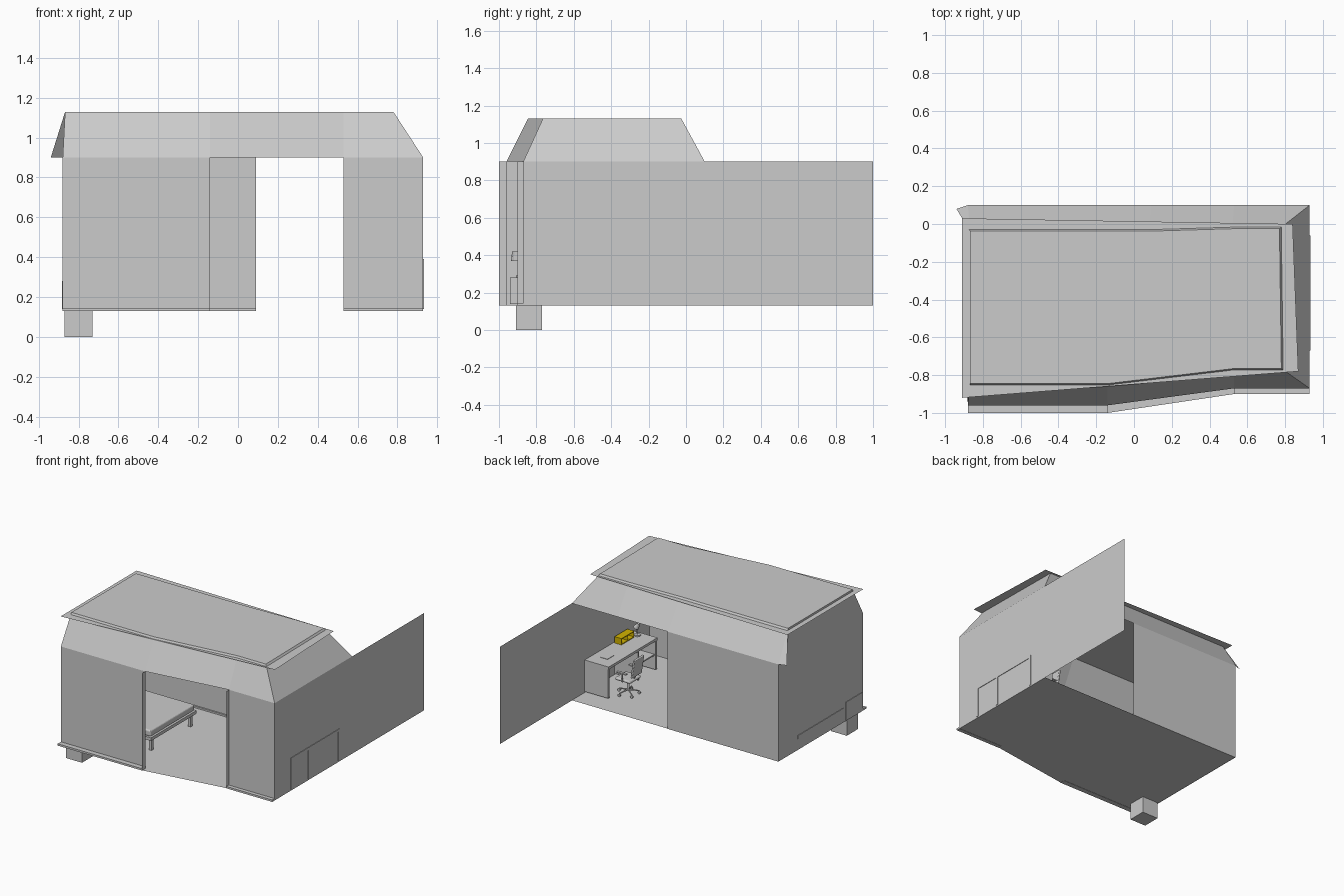
import bpy, bmesh, math
from mathutils import Vector

if "Cube" in bpy.data.objects:
    bpy.data.objects.remove(bpy.data.objects["Cube"])


def mesh(name, verts, faces):
    me = bpy.data.meshes.new(name)
    me.from_pydata(verts, [], faces)
    ob = bpy.data.objects.new(name, me)
    bpy.context.collection.objects.link(ob)
    return ob


def box(name, x0, x1, y0, y1, z0, z1, bevel=0):
    v = [(x, y, z) for z in (z0, z1) for x, y in ((x0, y0), (x1, y0), (x1, y1), (x0, y1))]
    f = [(3, 2, 1, 0), (4, 5, 6, 7)] + [(i, (i + 1) % 4, (i + 1) % 4 + 4, i + 4) for i in range(4)]
    ob = mesh(name, v, f)
    if bevel:
        m = ob.modifiers.new("round", 'BEVEL')
        m.width, m.segments = bevel, 3
    return ob


def wall(name, p, q, z0, z1):
    """Single sheet standing on the line p-q."""
    return mesh(name, [(*p, z0), (*q, z0), (*q, z1), (*p, z1)], [(0, 1, 2, 3)])


def rod(name, a, b, r, r2=None, n=12):
    a, b = Vector(a), Vector(b)
    bm = bmesh.new()
    bmesh.ops.create_cone(bm, cap_ends=True, segments=n, radius1=r,
                          radius2=r if r2 is None else r2, depth=(b - a).length)
    me = bpy.data.meshes.new(name)
    bm.to_mesh(me)
    bm.free()
    ob = bpy.data.objects.new(name, me)
    ob.location = (a + b) / 2
    ob.rotation_mode = 'QUATERNION'
    ob.rotation_quaternion = (b - a).to_track_quat('Z', 'Y')
    bpy.context.collection.objects.link(ob)
    return ob


Z0, ZE, ZT = 0.13, 0.9, 1.13     # floor, eave, roof top
L, R, B = -0.88, 0.93, 0.1       # left wall, right wall, back wall

# Floor and corner footing
floor = [(L, -1), (-0.14, -1), (0.53, -0.9), (R, -0.9), (R, B), (L, B)]
mesh("floor", [(x, y, Z0 + 0.002) for x, y in floor], [range(6)])
box("footing", -0.87, -0.73, -0.91, -0.77, 0, Z0)

# Walls as thin sheets; the right wall runs far past the house
wall("left_wall", (L, B), (L, -0.96), Z0, ZE)
wall("front_wall_left", (L, -0.96), (-0.14, -0.96), Z0, ZE)
wall("front_wall_right", (0.53, -0.87), (R, -0.87), Z0, ZE)
wall("right_wall", (R, -0.87), (R, 1), Z0, ZE)
wall("back_wall", (0.09, B), (L, B), Z0, ZE)

# Doorway jambs and ground sills
wall("door_jamb_left", (-0.14, -1), (-0.14, -0.96), Z0, ZE)
wall("door_jamb_right", (0.53, -0.9), (0.53, -0.87), Z0, ZE)
box("sill_left", L, -0.14, -1, -0.96, Z0, 0.145)
box("sill_right", 0.53, R, -0.9, -0.87, Z0, 0.145)
box("back_sill", L, 0.09, B - 0.012, B, Z0, 0.145)

# Hipped roof: matching eave and top outlines joined by sloping faces
eave = [(L, -0.96), (-0.14, -0.96), (0.53, -0.87), (R, -0.87),
        (R, B), (0.53, B), (0.09, B), (L, B)]
top = [(-0.868, -0.845), (-0.14, -0.845), (0.53, -0.765), (0.78, -0.765),
       (0.77, -0.025), (0.52, -0.025), (0.08, -0.038), (-0.868, -0.038)]
n = len(eave)
mesh("roof_slopes", [(*p, ZE) for p in eave] + [(*p, ZT) for p in top],
     [(i, (i + 1) % n, n + (i + 1) % n, n + i) for i in range(n)])
mesh("roof_top", [(*p, ZT) for p in top], [(0, 1, 2, 5, 6, 7), (2, 3, 4, 5)])
mesh("roof_overhang", [(-0.91, -0.92, 1.115), (0.87, -0.78, 1.115),
                       (0.84, 0, 1.115), (-0.91, 0.03, 1.115)], [(0, 1, 2, 3)])
mesh("roof_corner_flap", [(L, B, ZE), (-0.94, 0.08, ZE), (-0.868, -0.038, ZT)], [(0, 1, 2)])

# Window pane in the right wall
mesh("window", [(R + 0.003, y, z) for y, z in
                ((-0.595, 0.5), (-0.168, 0.5), (-0.168, 0.8), (-0.595, 0.8))], [(0, 1, 2, 3)])

# Desk against the right wall
F = 0.14
box("desk_top", 0.72, 0.934, -0.67, -0.06, 0.37, 0.39)
for i, y in enumerate((-0.67, -0.45, -0.075)):
    box(f"desk_panel_{i}", 0.725, 0.934, y, y + 0.015, F, 0.37)
box("desk_shelf", 0.735, 0.93, -0.655, -0.45, 0.25, 0.26)
box("desk_paper", 0.80, 0.86, -0.24, -0.16, 0.39, 0.393)

# Yellow open tray
yellow = bpy.data.materials.new("yellow")
yellow.diffuse_color = (0.65, 0.45, 0.0, 1)
yellow.use_nodes = True
yellow.node_tree.nodes["Principled BSDF"].inputs["Base Color"].default_value = yellow.diffuse_color
x0, x1, y0, y1, t = 0.86, 0.92, -0.58, -0.42, 0.005
for nm, d in (("base", (x0, x1, y0, y1, 0.39, 0.396)), ("top", (x0, x1, y0, y1, 0.434, 0.44)),
              ("back", (x1 - t, x1, y0, y1, 0.396, 0.434)),
              ("end_a", (x0, x1, y0, y0 + t, 0.396, 0.434)),
              ("end_b", (x0, x1, y1 - t, y1, 0.396, 0.434)),
              ("divider", (x0, x1, -0.505, -0.5, 0.396, 0.434))):
    box("tray_" + nm, *d).data.materials.append(yellow)

# Desk lamp
rod("desk_lamp_base", (0.86, -0.62, 0.39), (0.86, -0.62, 0.4), 0.025)
rod("desk_lamp_stem", (0.86, -0.62, 0.4), (0.87, -0.62, 0.46), 0.004)
rod("desk_lamp_shade", (0.87, -0.62, 0.45), (0.85, -0.62, 0.485), 0.022, 0.008)

# Office chair
cx, cy = 0.66, -0.22
for i in range(5):
    a = i * math.tau / 5
    px, py = cx + 0.08 * math.cos(a), cy + 0.08 * math.sin(a)
    rod(f"chair_spoke_{i}", (cx, cy, 0.17), (px, py, 0.158), 0.007, 0.004, 8)
    rod(f"chair_castor_{i}", (px, py - 0.006, 0.145), (px, py + 0.006, 0.145), 0.011)
rod("chair_column", (cx, cy, 0.165), (cx, cy, 0.25), 0.009)
box("chair_seat", cx - 0.065, cx + 0.07, cy - 0.068, cy + 0.068, 0.25, 0.272, 0.01)
back = box("chair_back", -0.008, 0.008, -0.062, 0.062, -0.075, 0.075, 0.006)
back.location, back.rotation_euler = (cx - 0.08, cy, 0.37), (0, -0.15, 0)
rod("chair_back_support", (cx - 0.04, cy, 0.25), (cx - 0.078, cy, 0.33), 0.006)
for s in (-1, 1):
    y = cy + s * 0.075
    rod("chair_arm_post", (cx, y, 0.255), (cx, y, 0.32), 0.005)
    box("chair_armrest", cx - 0.04, cx + 0.045, y - 0.01, y + 0.01, 0.32, 0.33)

# Bed with headboard side against the left wall
box("bed_frame", -0.884, -0.265, -0.71, -0.14, 0.22, 0.245)
box("mattress", -0.875, -0.275, -0.7, -0.15, 0.245, 0.295, 0.012)
for x in (-0.85, -0.285):
    for y in (-0.68, -0.19):
        box("bed_leg", x - 0.012, x + 0.012, y - 0.012, y + 0.012, 0.135, 0.22)
for y in (-0.68, -0.41):
    box("pillow", -0.865, -0.74, y, y + 0.24, 0.295, 0.33, 0.015)

# Bedside table with lamp
box("nightstand", -0.884, -0.75, -0.94, -0.74, F, 0.28)
rod("bedside_lamp_base", (-0.81, -0.885, 0.28), (-0.81, -0.885, 0.29), 0.025)
rod("bedside_lamp_stem", (-0.81, -0.885, 0.29), (-0.81, -0.885, 0.38), 0.004)
rod("bedside_lamp_shade", (-0.81, -0.885, 0.37), (-0.81, -0.885, 0.42), 0.05, 0.045, 16)
